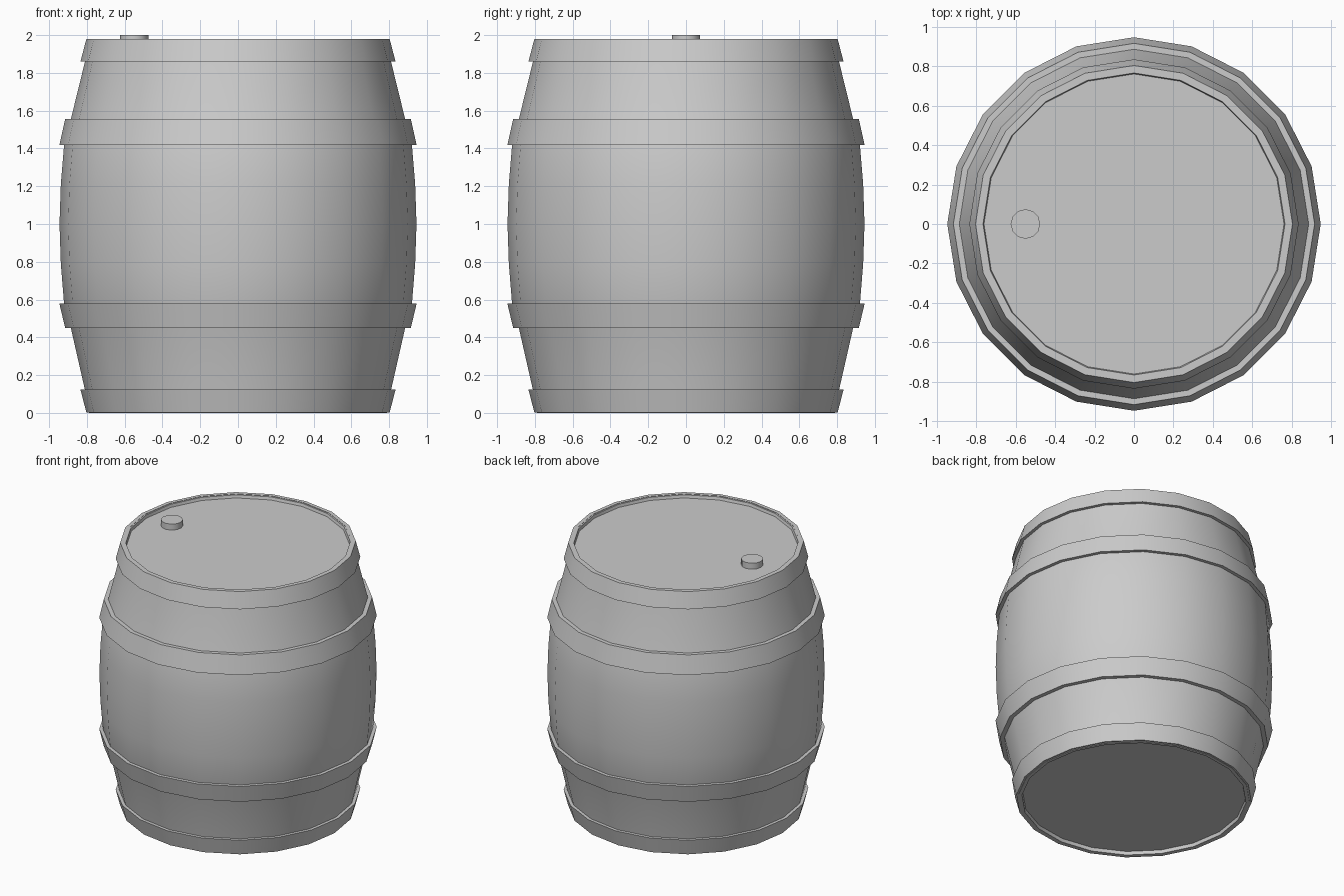
import bpy, bmesh, math

if "Cube" in bpy.data.objects:
    bpy.data.objects.remove(bpy.data.objects["Cube"])

SIDES = 20


def lathe(name, profile, closed=False, angle=30):
    """Revolve (radius, z) points around z; radius 0 becomes a single pole."""
    bm = bmesh.new()
    verts = [bm.verts.new((r, 0, z)) for r, z in profile]
    pairs = list(zip(verts, verts[1:]))
    if closed:
        pairs.append((verts[-1], verts[0]))
    edges = [bm.edges.new(p) for p in pairs]
    bmesh.ops.spin(bm, geom=verts + edges, axis=(0, 0, 1), cent=(0, 0, 0),
                   angle=math.tau, steps=SIDES, use_duplicate=False)
    bmesh.ops.remove_doubles(bm, verts=bm.verts, dist=1e-4)
    bmesh.ops.dissolve_degenerate(bm, edges=bm.edges, dist=1e-5)
    bmesh.ops.recalc_face_normals(bm, faces=bm.faces)
    mesh = bpy.data.meshes.new(name)
    bm.to_mesh(mesh)
    bm.free()
    obj = bpy.data.objects.new(name, mesh)
    bpy.context.collection.objects.link(obj)
    smooth(obj, angle)
    return obj


def smooth(obj, angle):
    bpy.ops.object.select_all(action='DESELECT')
    obj.select_set(True)
    bpy.context.view_layer.objects.active = obj
    bpy.ops.object.shade_smooth_by_angle(angle=math.radians(angle))


# Bulging barrel body with recessed heads at both ends
lathe("barrel_body", [
    (0, 0.025), (0.76, 0.025), (0.765, 0.0), (0.79, 0.0),
    (0.81, 0.12), (0.885, 0.45), (0.921, 0.58), (0.938, 0.79),
    (0.945, 1.0), (0.938, 1.21), (0.921, 1.415), (0.885, 1.555),
    (0.81, 1.86), (0.79, 1.976), (0.765, 1.976), (0.76, 1.955), (0, 1.955)])

# Tapered hoops: name, bottom z, bottom radius, top z, top radius
hoops = [
    ("bottom_hoop", 0.003, 0.803, 0.123, 0.834),
    ("lower_hoop", 0.45, 0.915, 0.58, 0.946),
    ("upper_hoop", 1.417, 0.946, 1.555, 0.915),
    ("top_hoop", 1.86, 0.834, 1.979, 0.803),
]
for name, z0, r0, z1, r1 in hoops:
    t = 0.04 if "er_" in name else 0.028
    lathe(name, [(r0 - t, z0), (r0, z0), (r1, z1), (r1 - t, z1)], closed=True)

# Bung plug on the top head
bpy.ops.mesh.primitive_cylinder_add(vertices=12, radius=0.075, depth=0.05,
                                    location=(-0.55, 0, 1.975))
bung = bpy.context.object
bung.name = "bung_plug"
smooth(bung, 35)
